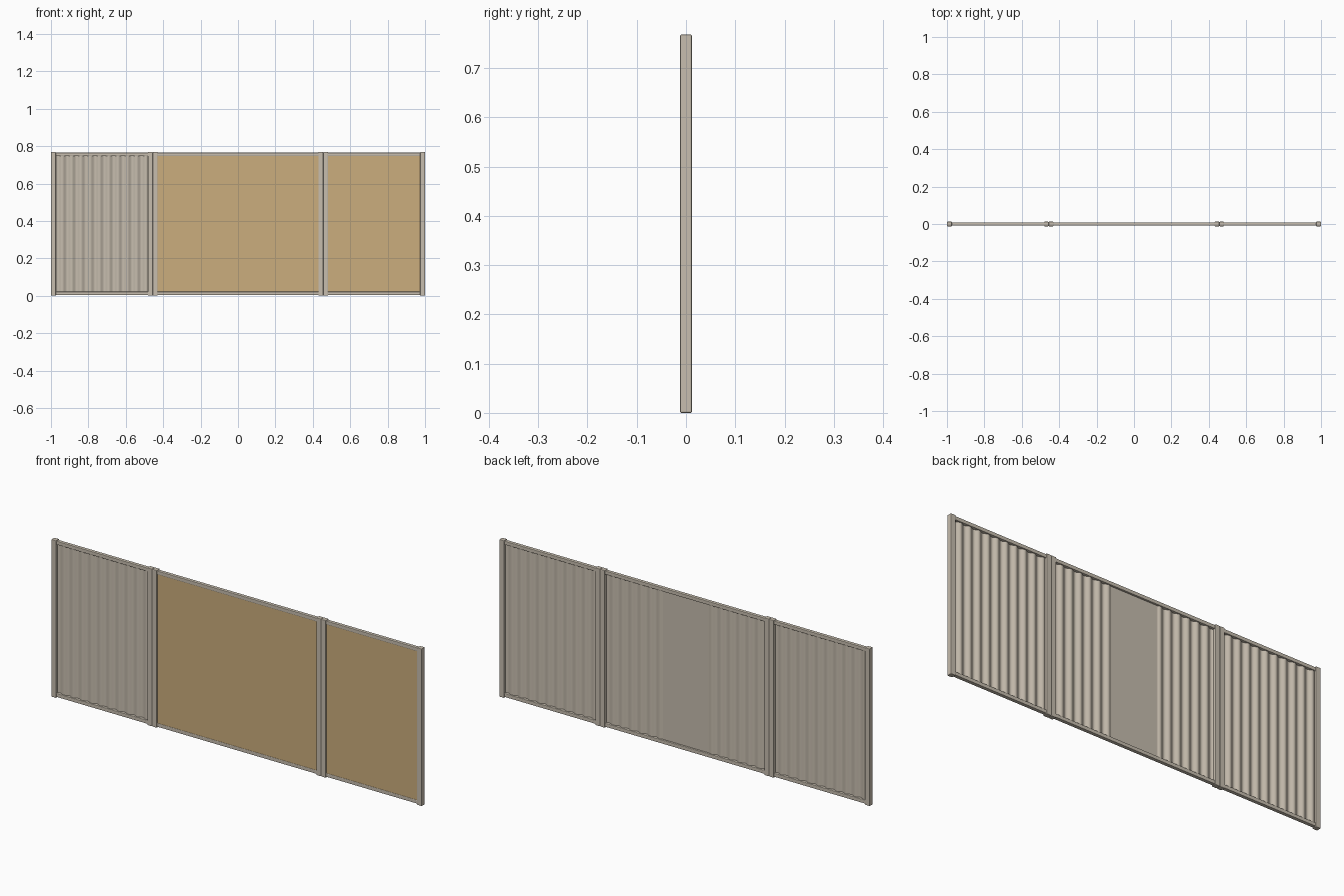
import bpy, bmesh, math

if "Cube" in bpy.data.objects:
    bpy.data.objects.remove(bpy.data.objects["Cube"])

def material(name, rgb):
    m = bpy.data.materials.new(name)
    m.diffuse_color = (*rgb, 1)
    m.use_nodes = True
    m.node_tree.nodes["Principled BSDF"].inputs["Base Color"].default_value = m.diffuse_color
    return m

METAL = material("galvanised_metal", (0.57, 0.51, 0.425))
TAN = material("tan_board", (0.60, 0.42, 0.205))

def finish(name, bm, mat):
    me = bpy.data.meshes.new(name)
    bm.to_mesh(me)
    bm.free()
    me.materials.append(mat)
    ob = bpy.data.objects.new(name, me)
    bpy.context.collection.objects.link(ob)
    return ob

def box(name, x0, x1, y0, y1, z0, z1, mat, bevel=0.0):
    bm = bmesh.new()
    bmesh.ops.create_cube(bm, size=1)
    for v in bm.verts:
        v.co.x = (x0 + x1) / 2 + v.co.x * (x1 - x0)
        v.co.y = (y0 + y1) / 2 + v.co.y * (y1 - y0)
        v.co.z = (z0 + z1) / 2 + v.co.z * (z1 - z0)
    if bevel:
        bmesh.ops.bevel(bm, geom=bm.edges[:], offset=bevel, segments=2,
                        profile=0.5, affect='EDGES')
    return finish(name, bm, mat)

def sheet(name, x0, x1, flat=0.0, period=0.05, amp=0.005, steps=14):
    # vertical corrugations, with an optional flat strip around x = 0
    n = round((x1 - x0) / period * steps)
    bm = bmesh.new()
    prev = None
    for i in range(n + 1):
        x = x0 + (x1 - x0) * i / n
        d = abs(x) - flat if flat else x - x0
        y = amp * math.sin(2 * math.pi * d / period) if d > 0 else 0
        pair = [bm.verts.new((x, y, z)) for z in (0.015, 0.755)]
        if prev:
            bm.faces.new((prev[0], pair[0], pair[1], prev[1])).smooth = True
        prev = pair
    return finish(name, bm, METAL)

H, W, D = 0.768, 0.026, 0.0122
# name, outer left, outer right, flat strip half-width, has board
panels = [("left", -1.0, -0.456, 0.0, False),
          ("middle", -0.456, 0.456, 0.127, True),
          ("right", 0.456, 1.0, 0.0, True)]

for name, a, b, flat, board in panels:
    # upright posts at both ends
    box(name + "_post_a", a, a + W, -D, D, 0, H, METAL, 0.003)
    box(name + "_post_b", b - W, b, -D, D, 0, H, METAL, 0.003)
    # top and bottom rails
    for part, z in (("bottom", 0.004), ("top", 0.747)):
        box(f"{name}_{part}_rail", a + W * 0.6, b - W * 0.6,
            -0.009, 0.009, z, z + 0.018, METAL, 0.003)
    # corrugated infill
    i0, i1 = a + W - 0.002, b - W + 0.002
    sheet(name + "_corrugated_sheet", i0, i1, flat,
          0.0505 if flat else (i1 - i0) / 10)
    # plain board on the front
    if board:
        box(name + "_front_board", i0, i1, -0.0072, -0.0055, 0.015, 0.755, TAN)
